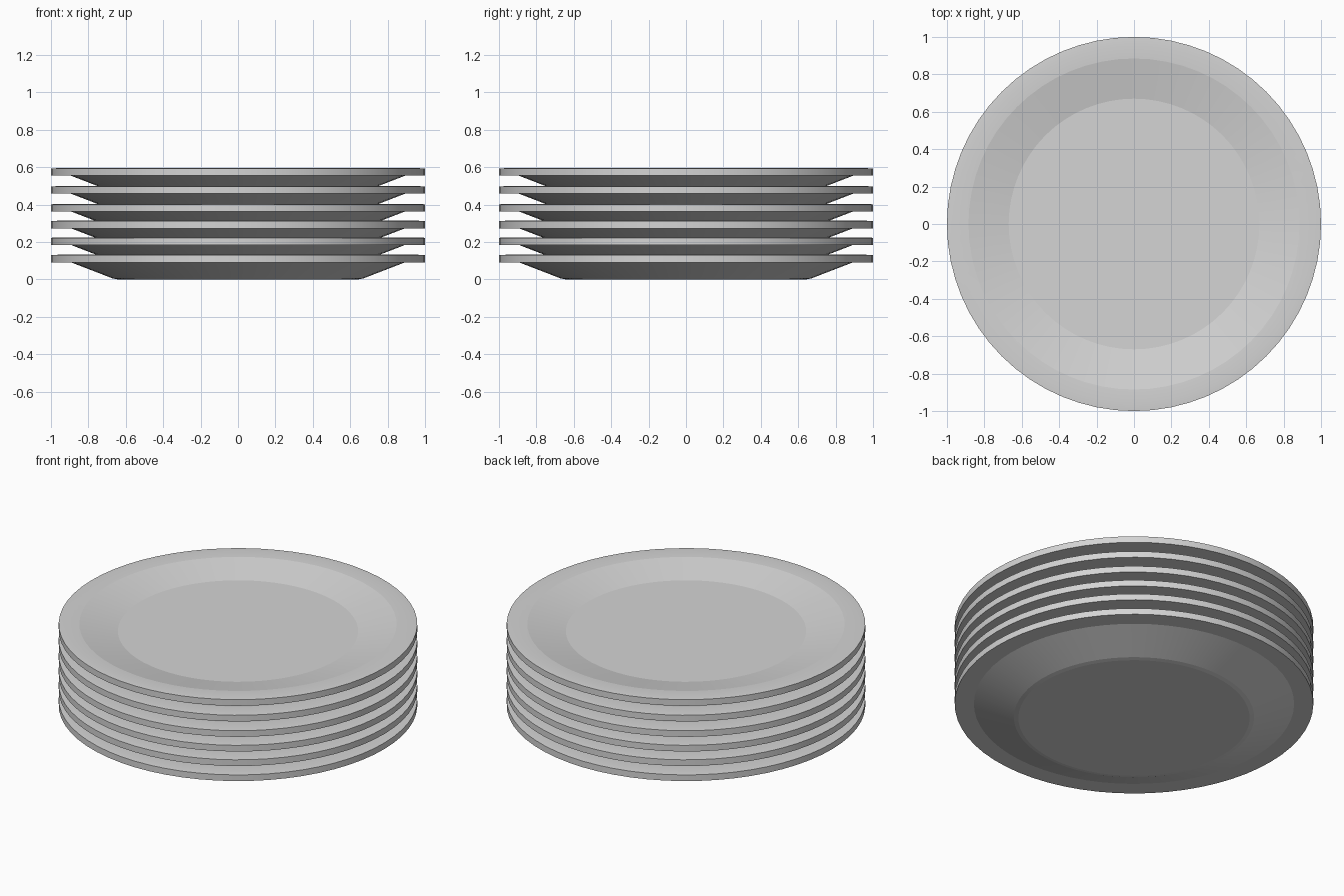
import bpy
import math

cube = bpy.data.objects.get("Cube")
if cube:
    bpy.data.objects.remove(cube, do_unlink=True)

# Glazed ceramic
ceramic = bpy.data.materials.new("light_grey_ceramic")
ceramic.use_nodes = True
colour = (0.66, 0.66, 0.66, 1)
ceramic.diffuse_color = colour
ceramic.node_tree.nodes["Principled BSDF"].inputs["Base Color"].default_value = colour

SIDES = 64
# Plate cross-section (radius, height), from underside centre round to floor centre
PROFILE = [(0.645, 0), (0.67, 0.005), (0.893, 0.091), (1, 0.091), (1, 0.129),
           (0.96, 0.132), (0.885, 0.129), (0.67, 0.085)]


def make_plate(name, z):
    verts, faces = [], []
    for radius, height in PROFILE:
        for s in range(SIDES):
            a = 2 * math.pi * s / SIDES
            verts.append((radius * math.cos(a), radius * math.sin(a), height))
    for ring in range(len(PROFILE) - 1):
        for s in range(SIDES):
            a, b = ring * SIDES + s, ring * SIDES + (s + 1) % SIDES
            faces.append((a, b, b + SIDES, a + SIDES))
    # Flat underside and eating surface
    faces.append(tuple(reversed(range(SIDES))))
    faces.append(tuple(range(len(verts) - SIDES, len(verts))))
    mesh = bpy.data.meshes.new(name)
    mesh.from_pydata(verts, [], faces)
    mesh.materials.append(ceramic)
    plate = bpy.data.objects.new(name, mesh)
    plate.location.z = z
    bpy.context.collection.objects.link(plate)
    bpy.ops.object.select_all(action="DESELECT")
    plate.select_set(True)
    bpy.context.view_layer.objects.active = plate
    bpy.ops.object.shade_smooth_by_angle(angle=math.radians(8))


# Stack, slightly uneven spacing
for i, z in enumerate((0, 0.093, 0.182, 0.272, 0.367, 0.463)):
    make_plate(f"plate_{i + 1}", z)
